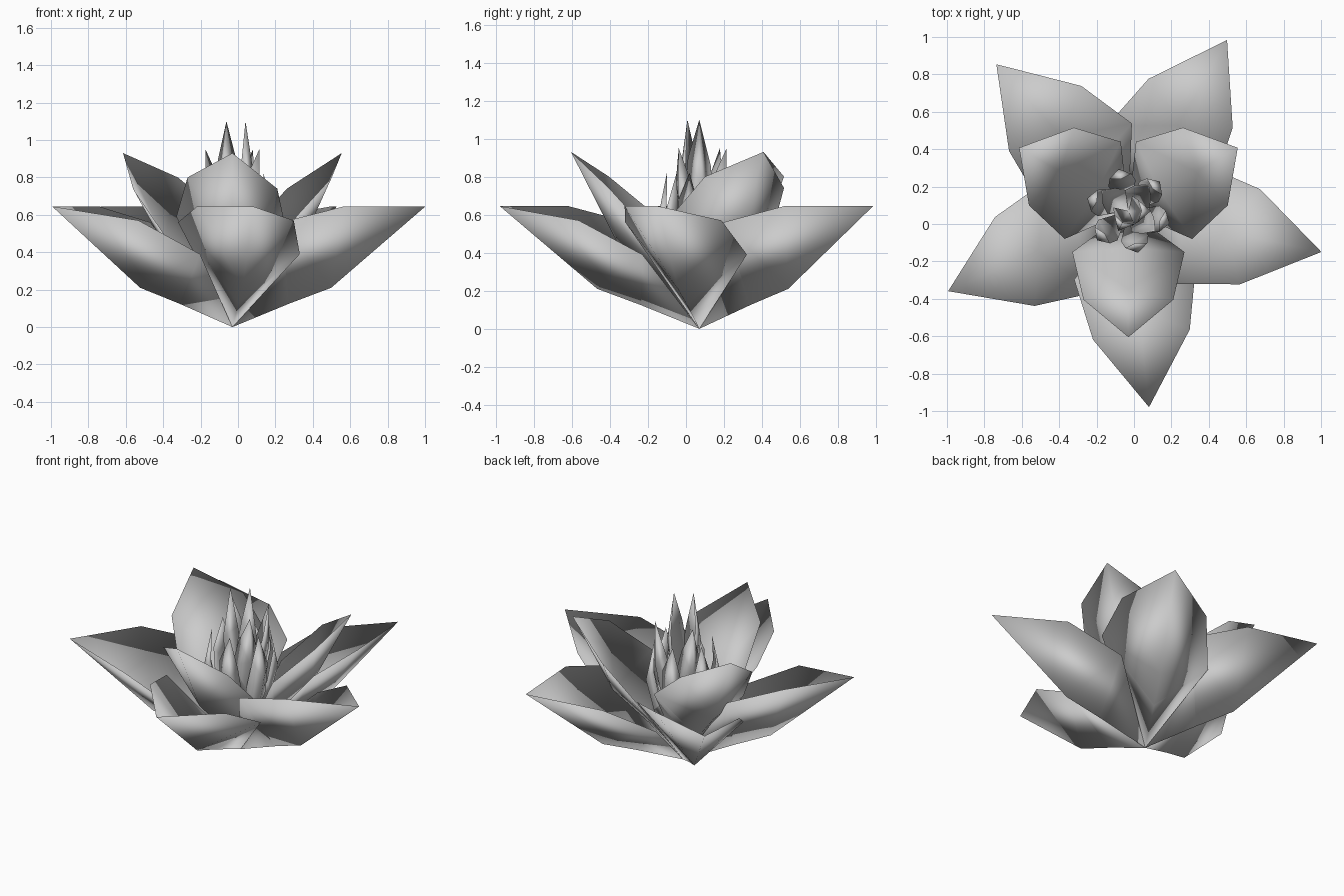
import bpy
import bmesh
from math import cos, sin, radians

if "Cube" in bpy.data.objects:
    bpy.data.objects.remove(bpy.data.objects["Cube"], do_unlink=True)

CENTRE = (-0.03, 0.07)
THICK = 0.012

grey = bpy.data.materials.new("petal_grey")
grey.use_nodes = True
COLOUR = (0.6, 0.6, 0.6, 1)
grey.diffuse_color = COLOUR
grey.node_tree.nodes["Principled BSDF"].inputs["Base Color"].default_value = COLOUR


def petal(name, angle, rows, tip):
    """Thin folded leaf: rows are (width, edge radius, left z, right z, rib radius, rib z)."""
    a = radians(angle)
    bm = bmesh.new()

    def vert(r, side, z):
        return bm.verts.new((CENTRE[0] + r * cos(a) - side * sin(a),
                             CENTRE[1] + r * sin(a) + side * cos(a), z))

    base, end = vert(0, 0, 0), vert(tip[0], 0, tip[1])
    edges = [(vert(er, w, zl), vert(er, -w, zr)) for w, er, zl, zr, rr, rz in rows]

    # inner and outer skins share the rim and differ along the rib
    for inner in (True, False):
        shift = THICK if inner else 0
        rib1, rib2 = [vert(rr - shift, 0, rz + shift) for w, er, zl, zr, rr, rz in rows]
        for side in (0, 1):
            low, high = edges[0][side], edges[1][side]
            loops = [(base, rib1, low), (low, rib1, rib2),
                     (low, rib2, high), (high, rib2, end)]
            for loop in loops:
                face = bm.faces.new(loop if inner == (side == 0) else loop[::-1])
                face.smooth = True
            # crease where the stem flap meets the blade
            if not inner:
                bm.edges.get((low, rib1)).smooth = False
    mesh = bpy.data.meshes.new(name)
    bm.to_mesh(mesh)
    bm.free()
    mesh.materials.append(grey)
    bpy.context.collection.objects.link(bpy.data.objects.new(name, mesh))


def group(name, angles, rows, tip):
    for k, angle in enumerate(angles):
        petal(f"{name}_{k + 1}", angle, rows, tip)


# wide spreading petals
group("outer_petal", range(-84, 276, 72),
      [(0.327, 0.335, 0.39, 0.56, 0.31, 0.125),
       (0.26, 0.665, 0.57, 0.645, 0.54, 0.21)], (1.055, 0.645))
# raised petals
group("middle_petal", range(-90, 270, 120),
      [(0.30, 0.22, 0.46, 0.59, 0.21, 0.24),
       (0.24, 0.475, 0.74, 0.80, 0.43, 0.45)], (0.675, 0.93))
# slender bud leaves, from the outside in
group("bud_outer_leaf", range(-17, 343, 60),
      [(0.075, 0.15, 0.42, 0.48, 0.18, 0.34),
       (0.06, 0.19, 0.63, 0.67, 0.23, 0.55)], (0.175, 0.82))
group("bud_middle_leaf", (53, 143, 323),
      [(0.08, 0.08, 0.55, 0.61, 0.14, 0.45),
       (0.055, 0.13, 0.75, 0.79, 0.18, 0.66)], (0.18, 0.95))
group("bud_inner_leaf", (0, 243),
      [(0.08, 0.02, 0.62, 0.68, 0.09, 0.50),
       (0.06, 0.05, 0.86, 0.90, 0.12, 0.78)], (0.07, 1.10))
